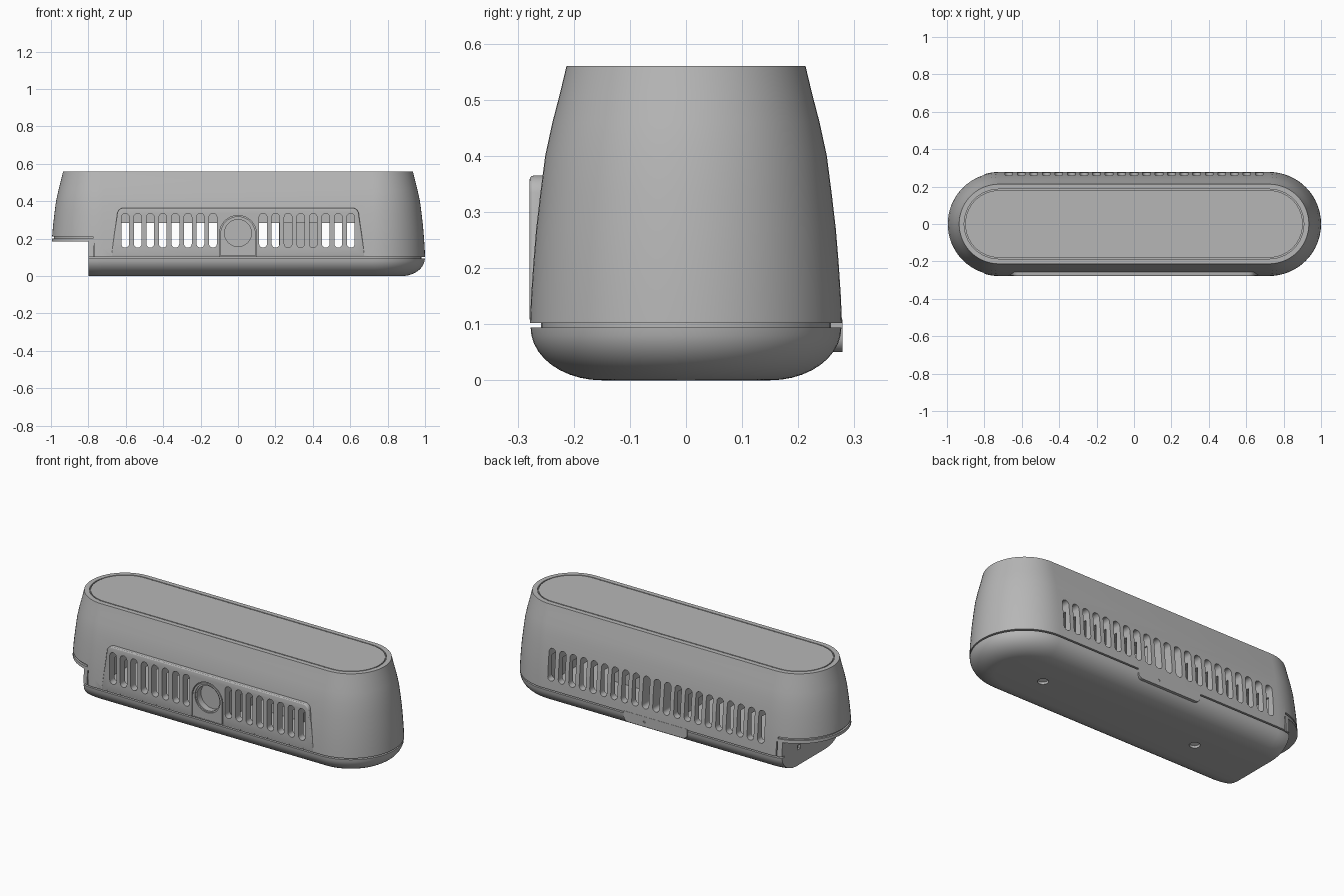
import bpy, bmesh, math
from mathutils import Vector

if "Cube" in bpy.data.objects:
    bpy.data.objects.remove(bpy.data.objects["Cube"], do_unlink=True)


def make_material(name, value):
    mat = bpy.data.materials.new(name)
    mat.use_nodes = True
    colour = (value, value, value, 1)
    mat.diffuse_color = colour
    mat.node_tree.nodes["Principled BSDF"].inputs["Base Color"].default_value = colour
    return mat


GREY = make_material("plain grey", 0.47)
LIGHT = make_material("light grey", 0.8)
CENTRE = 0.722      # centre of each round end
PITCH = 0.067       # spacing of the vent slots


def finish(name, bm, mat=GREY):
    bmesh.ops.recalc_face_normals(bm, faces=bm.faces)
    mesh = bpy.data.meshes.new(name)
    bm.to_mesh(mesh)
    bm.free()
    mesh.materials.append(mat)
    obj = bpy.data.objects.new(name, mesh)
    bpy.context.collection.objects.link(obj)
    return obj


def activate(obj):
    bpy.ops.object.select_all(action="DESELECT")
    obj.select_set(True)
    bpy.context.view_layer.objects.active = obj


def boolean(obj, tool, operation="DIFFERENCE"):
    """Apply a boolean and discard its tool."""
    mod = obj.modifiers.new("cut", "BOOLEAN")
    mod.operation, mod.solver, mod.object = operation, "EXACT", tool
    activate(obj)
    bpy.ops.object.modifier_apply(modifier=mod.name)
    bpy.data.objects.remove(tool, do_unlink=True)


def smooth(obj):
    activate(obj)
    bpy.ops.object.shade_smooth_by_angle(angle=math.radians(28))


def stadium_loft(profile, closed=False, segments=32):
    """Sweep (radius, height) points around a long rounded plan."""
    bm = bmesh.new()
    rings = []
    for r, z in profile:
        ring = []
        for side, start in ((1, -math.pi / 2), (-1, math.pi / 2)):
            for i in range(segments + 1):
                a = start + math.pi * i / segments
                ring.append(bm.verts.new((side * CENTRE + r * math.cos(a), r * math.sin(a), z)))
        rings.append(ring)
    pairs = list(zip(rings, rings[1:]))
    if closed:
        pairs.append((rings[-1], rings[0]))
    else:
        bm.faces.new(rings[0])
        bm.faces.new(rings[-1])
    for low, high in pairs:
        n = len(low)
        for i in range(n):
            j = (i + 1) % n
            bm.faces.new((low[i], low[j], high[j], high[i]))
    return bm


def add_prism(bm, outline, y0, y1):
    """Extrude an (x, z) outline along y."""
    a = [bm.verts.new((x, y0, z)) for x, z in outline]
    b = [bm.verts.new((x, y1, z)) for x, z in outline]
    bm.faces.new(a)
    bm.faces.new(b)
    for i in range(len(a)):
        j = (i + 1) % len(a)
        bm.faces.new((a[i], a[j], b[j], b[i]))


def prism(name, outline, y0, y1, mat=GREY):
    bm = bmesh.new()
    add_prism(bm, outline, y0, y1)
    return finish(name, bm, mat)


def arc(x, z, r, start, end, steps):
    angles = [math.radians(start + (end - start) * i / steps) for i in range(steps + 1)]
    return [(x + r * math.cos(a), z + r * math.sin(a)) for a in angles]


def disc(x, z, r, steps=48):
    return arc(x, z, r, 0, 360, steps)[:-1]


def capsule(x, z0, z1, r):
    return arc(x, z1 - r, r, 0, 180, 10) + arc(x, z0 + r, r, 180, 360, 10)


def arch(r, bottom):
    return arc(0, 0.225, r, 0, 180, 32) + [(-r, bottom), (r, bottom)]


def box(name, x0, x1, y0, y1, z0, z1):
    return prism(name, [(x0, z0), (x1, z0), (x1, z1), (x0, z1)], y0, y1)


# Main body with rounded base, seam groove and tapering sides
base = [(0.15 + 0.127 * math.sin(a), 0.094 - 0.094 * math.cos(a))
        for a in [math.pi / 2 * i / 10 for i in range(11)]]
walls = [(0.258, 0.094), (0.258, 0.102), (0.278, 0.102), (0.276, 0.15), (0.272, 0.21),
         (0.267, 0.27), (0.26, 0.33), (0.251, 0.4), (0.238, 0.46), (0.225, 0.51), (0.213, 0.56)]
body = finish("body", stadium_loft(base + walls))

# Raised vent panel on the front
outline = [(0.68, 0.104), (0.665, 0.2), (0.65, 0.3)] + arc(0.61, 0.329, 0.036, 10, 90, 8)
outline += [(-x, z) for x, z in reversed(outline)]
panel = prism("front_panel", outline, -0.279, -0.235)
bevel = panel.modifiers.new("soft", "BEVEL")
bevel.width, bevel.segments = 0.008, 3
activate(panel)
bpy.ops.object.modifier_apply(modifier=bevel.name)
boolean(body, panel, "UNION")

# Corner notch with its end groove
boolean(body, box("notch_cutter", -1.2, -0.8, -0.4, 0.4, -0.1, 0.185))
ring = stadium_loft([(0.262, 0.202), (0.3, 0.202), (0.3, 0.213), (0.262, 0.213)], closed=True)
bmesh.ops.bisect_plane(ring, geom=ring.verts[:] + ring.edges[:] + ring.faces[:],
                       plane_co=Vector((-0.775, 0, 0)), plane_no=Vector((1, 0, 0)), clear_outer=True)
bmesh.ops.holes_fill(ring, edges=[e for e in ring.edges if e.is_boundary])
boolean(body, finish("end_groove_cutter", ring))
for y in (-0.28, 0.28):
    boolean(body, box("upright_groove_cutter", -0.773, -0.767, y - 0.018, y + 0.018, 0.098, 0.185))

# Hollow chambers behind the vents
for side in (-1, 1):
    xs = sorted((side * 0.105, side * 0.7))
    boolean(body, box("chamber_cutter", *xs, -0.235, 0.235, 0.125, 0.285))

# Vent slots, front in two groups and back in one row
slots = bmesh.new()
for k in range(-10, 11):
    shape = capsule(k * PITCH, 0.152, 0.335, 0.021)
    add_prism(slots, shape, 0.2, 0.32)
    if 2 <= abs(k) <= 9:
        add_prism(slots, shape, -0.32, -0.2)
boolean(body, finish("slot_cutter", slots))

# Groove around the lid
lid = stadium_loft([(0.18, 0.55), (0.186, 0.55), (0.186, 0.58), (0.18, 0.58)], closed=True)
boolean(body, finish("lid_groove_cutter", lid))

# Sensor arch recess and bore
boolean(body, prism("arch_cutter", arch(0.099, 0.106), -0.32, -0.262))
boolean(body, prism("bore_cutter", disc(0, 0.23, 0.08), -0.32, -0.22))

# Screw holes in the base and a pin hole in the notch wall
holes = bmesh.new()
for x in (-0.4, 0.6):
    spot = bmesh.ops.create_cone(holes, cap_ends=True, segments=24, radius1=0.028,
                                 radius2=0.028, depth=0.06)
    bmesh.ops.translate(holes, verts=spot["verts"], vec=(x, 0, -0.01))
boolean(body, finish("screw_cutter", holes))
boolean(body, box("pin_cutter", -0.82, -0.785, 0.1, 0.125, 0.09, 0.115))
smooth(body)

# Sensor surround, lens and bezel
surround = prism("sensor_surround", arch(0.094, 0.108), -0.279, -0.255)
boolean(surround, prism("surround_cutter", disc(0, 0.23, 0.08), -0.32, -0.2))
smooth(surround)
bezel = prism("sensor_bezel", disc(0, 0.23, 0.0805), -0.272, -0.225)
boolean(bezel, prism("bezel_cutter", disc(0, 0.23, 0.072), -0.32, -0.2))
smooth(bezel)
smooth(prism("sensor_lens", disc(0, 0.23, 0.073), -0.235, -0.218))

# Inner block seen through the right hand vents
box("inner_block", 0.22, 0.45, -0.04, 0.04, 0.12, 0.29)

# Release tab on the back, with a pin hole
tab_shape = arc(0.175, 0.078, 0.028, -90, 0, 6) + [(0.203, 0.108)]
tab_shape += [(-x, z) for x, z in reversed(tab_shape)]
tab = prism("release_tab", tab_shape, 0.2, 0.279)
boolean(tab, prism("tab_hole_cutter", disc(0.07, 0.08, 0.008, 16), 0.265, 0.3))
smooth(tab)

# Screw heads in the base
for x in (-0.4, 0.6):
    bm = bmesh.new()
    bmesh.ops.create_cone(bm, cap_ends=True, segments=24, radius1=0.025, radius2=0.025, depth=0.008)
    bmesh.ops.translate(bm, verts=bm.verts, vec=(x, 0, 0.015))
    finish("screw_head", bm, LIGHT)
